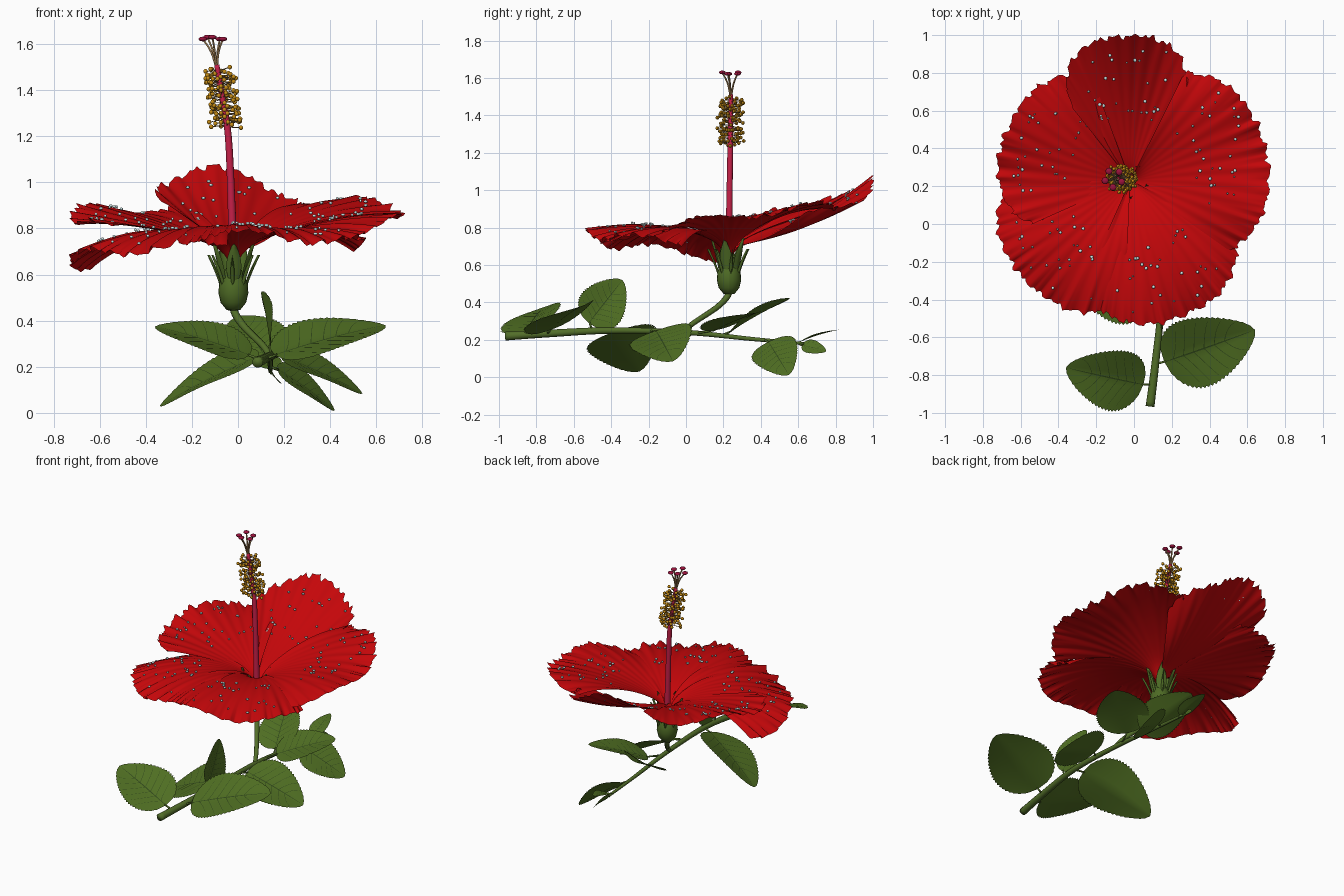
import bpy, math, random
from mathutils import Vector as V

if "Cube" in bpy.data.objects:
    bpy.data.objects.remove(bpy.data.objects["Cube"])

random.seed(4)
TAU = 2 * math.pi


def material(name, r, g, b):
    m = bpy.data.materials.new(name)
    m.diffuse_color = (r, g, b, 1)
    m.use_nodes = True
    m.node_tree.nodes["Principled BSDF"].inputs["Base Color"].default_value = m.diffuse_color
    return m


RED = material("petal red", 0.56, 0.002, 0.003)
LEAF = material("leaf green", 0.078, 0.155, 0.016)
VEIN = material("vein dark green", 0.03, 0.065, 0.01)
STEM = material("stem green", 0.085, 0.155, 0.022)
CALYX = material("calyx green", 0.075, 0.145, 0.018)
CRIMSON = material("column crimson", 0.56, 0.014, 0.065)
GOLD = material("anther gold", 0.58, 0.27, 0.008)
TAN = material("filament tan", 0.40, 0.24, 0.10)
STIGMA = material("stigma crimson", 0.32, 0.006, 0.045)
DEW = material("dew pale blue", 0.62, 0.8, 0.8)


class Part:
    """Collects surfaces and turns them into one named object."""

    def __init__(self, name, *mats):
        self.name, self.mats = name, mats
        self.v, self.f, self.m = [], [], []

    def grid(self, fn, nu, nv, mat=0):
        o = len(self.v)
        self.v += [fn(i / nu, j / nv) for i in range(nu + 1) for j in range(nv + 1)]
        w = nv + 1
        for i in range(nu):
            for j in range(nv):
                a = o + i * w + j
                self.f.append((a, a + w, a + w + 1, a + 1))
                self.m.append(mat)

    def tube(self, pts, r0, r1, mat=0, sides=8, steps=1):
        pts = [V(p) for p in pts]
        path = []
        for k in range(len(pts) - 1):      # Catmull-Rom smoothing
            a, b, c, d = pts[max(k - 1, 0)], pts[k], pts[k + 1], pts[min(k + 2, len(pts) - 1)]
            for q in range(steps):
                t = q / steps
                path.append(0.5 * (2 * b + (c - a) * t + (2 * a - 5 * b + 4 * c - d) * t * t
                                   + (3 * b - a - 3 * c + d) * t ** 3))
        path.append(pts[-1])
        n, o = len(path), len(self.v)
        ref = V((0.93, 0.1, 0.3))
        for i, p in enumerate(path):
            tan = (path[min(i + 1, n - 1)] - path[max(i - 1, 0)]).normalized()
            s = tan.cross(ref).normalized()
            u = s.cross(tan)
            r = r0 + (r1 - r0) * i / (n - 1)
            self.v += [p + (s * math.cos(TAU * k / sides) + u * math.sin(TAU * k / sides)) * r
                       for k in range(sides)]
        for i in range(n - 1):
            for k in range(sides):
                a, b = o + i * sides + k, o + i * sides + (k + 1) % sides
                self.f.append((a, b, b + sides, a + sides))
        self.f += [tuple(range(o + sides - 1, o - 1, -1)), tuple(range(o + (n - 1) * sides, o + n * sides))]
        self.m += [mat] * ((n - 1) * sides + 2)

    def ball(self, c, rx, rz, mat=0, nu=6, nv=8):
        c = V(c)
        self.grid(lambda u, v: c + V((rx * math.sin(math.pi * u) * math.cos(TAU * v),
                                      rx * math.sin(math.pi * u) * math.sin(TAU * v),
                                      -rz * math.cos(math.pi * u))), nu, nv, mat)

    def done(self):
        me = bpy.data.meshes.new(self.name)
        me.from_pydata([tuple(p) for p in self.v], [], self.f)
        for m in self.mats:
            me.materials.append(m)
        me.polygons.foreach_set("material_index", self.m)
        me.polygons.foreach_set("use_smooth", [True] * len(self.f))
        me.validate()
        bpy.context.collection.objects.link(bpy.data.objects.new(self.name, me))


# ---- petals: finely pleated fans with ragged rims, plus dew drops on top
CX, CY = -0.02, 0.23
dew = Part("dew_drops", DEW)
NS = 90
# name, angle, length, half spread, control z, tip z, twist, droop of the two edges, corner rounding
PETALS = [("back", 92, 0.77, 0.64, 0.72, 0.99, 0.12, 0.06, 0.27, 0.36),
          ("right", 14, 0.74, 0.86, 0.83, 0.83, 0.07, 0.03, 0.03, 0.14),
          ("front_right", -70, 0.77, 0.77, 0.82, 0.71, -0.02, 0.03, 0.03, 0.25),
          ("front_left", -136, 0.77, 0.76, 0.83, 0.65, 0.05, 0.02, 0.04, 0.2),
          ("left", 157, 0.71, 0.82, 0.78, 0.83, -0.04, 0.04, 0.05, 0.2)]
for name, ang, length, spread, zc, zt, twist, lo, hi, rnd in PETALS:
    ph = random.uniform(0, 6)
    rag = [0.014 * math.sin(j * 1.1 + ph) * math.sin(j * 0.37) + random.uniform(-0.012, 0.006) for j in range(NS + 1)]

    def petal(t, q):
        s = 2 * q - 1
        th = math.radians(ang) + s * spread
        r = 0.015 + (length - 0.015) * t * (1 - rnd * abs(s) ** 3.5) + rag[round(q * NS)] * t ** 6
        z = 0.65 * (1 - t) ** 2 + 2 * t * (1 - t) * zc + t * t * zt
        z += 0.055 * (1 - math.exp(-t / 0.05))           # throat
        z += twist * s * t - (hi if s > 0 else lo) * s * s * t * t
        z += 0.004 * t ** 1.5 * math.sin(36 * s + 2 * t + ph) + 0.024 * t ** 3 * math.sin(6 * s + ph)
        z += rag[round(q * NS)] * 0.8 * t ** 8
        return V((CX + r * math.cos(th), CY + r * math.sin(th), z))

    p = Part("petal_" + name, RED)
    p.grid(petal, 28, NS)
    p.done()
    for _ in range(30):
        c = petal(random.uniform(0.45, 0.93), random.uniform(0.18, 0.82))
        dew.ball(c + V((0, 0, 0.0075)), random.uniform(0.005, 0.01), 0.006, 0, 5, 7)
dew.done()

# ---- calyx: ovoid cup, five sepals and narrow bracts
cal = Part("calyx", CALYX)
PROFILE = [(0.0, 0.44), (0.03, 0.447), (0.055, 0.478), (0.065, 0.52), (0.062, 0.56), (0.048, 0.597), (0.025, 0.64)]
cal.grid(lambda u, v: V((CX + PROFILE[round(u * 6)][0] * math.cos(TAU * v),
                         CY + PROFILE[round(u * 6)][0] * math.sin(TAU * v), PROFILE[round(u * 6)][1])), 6, 20)


def sepal(a, z0, z1, r0, r1, width):
    def f(u, v):
        s = 2 * v - 1
        w = width * math.sin(math.pi * (0.2 + 0.8 * u)) * s
        r = r0 + (r1 - r0) * u ** 1.2 - 0.012 * s * s
        return V((CX + r * math.cos(a) - w * math.sin(a), CY + r * math.sin(a) + w * math.cos(a),
                  z0 + (z1 - z0) * u))
    cal.grid(f, 8, 4)


for k in range(5):
    sepal(math.radians(56 + 72 * k), 0.57, 0.745, 0.055, 0.1, 0.033)
for k in range(7):
    sepal(math.radians(10 + 360 / 7 * k), 0.55, 0.685, 0.062, 0.118, 0.009)
cal.done()

# ---- staminal column, anthers and stigmas
AXIS = [(-0.02, 0.23, 0.66), (-0.028, 0.232, 0.9), (-0.042, 0.236, 1.2), (-0.07, 0.238, 1.38), (-0.092, 0.24, 1.51)]
col = Part("stamen_column", CRIMSON)
col.tube(AXIS, 0.019, 0.011, sides=12, steps=5)
col.done()


def axis_at(z):
    for a, b in zip(AXIS, AXIS[1:]):
        if z <= b[2]:
            return V(a).lerp(V(b), (z - a[2]) / (b[2] - a[2]))
    return V(AXIS[-1])


ant = Part("anthers", GOLD, TAN)
for k in range(125):
    z = 1.24 + 0.245 * k / 124
    a, r = k * 2.39996, random.uniform(0.035, 0.076)
    c = axis_at(z)
    e = c + V((r * math.cos(a), r * math.sin(a), random.uniform(-0.012, 0.022)))
    ant.tube([c, e], 0.002, 0.002, 1, 4)
    ant.ball(e, 0.0102, 0.0102, 0, 5, 7)
ant.done()

sti = Part("stigmas", STIGMA, TAN)
top = V(AXIS[-1])
for k in range(5):
    a = math.radians(50 + 72 * k)
    e = top + V((0.046 * math.cos(a) - 0.016, 0.046 * math.sin(a), 0.112 + 0.008 * (k % 2)))
    sti.tube([top - V((0, 0, 0.02)), top.lerp(e, 0.5) - V((0.006 * math.cos(a), 0.006 * math.sin(a), 0)), e],
             0.005, 0.004, 1, 6, 4)
    sti.ball(e, 0.019, 0.010, 0, 6, 10)
sti.done()

# ---- main stem and flower stalk
st = Part("stem", STEM)
st.tube([(0.085, -0.965, 0.22), (0.115, -0.72, 0.235), (0.145, -0.4, 0.25), (0.14, 0.0, 0.24),
         (0.14, 0.35, 0.205), (0.14, 0.63, 0.18)], 0.024, 0.008, sides=12, steps=6)
st.done()
stalk = Part("flower_stalk", STEM)
stalk.tube([(0.14, -0.02, 0.24), (0.11, 0.04, 0.29), (0.03, 0.16, 0.37), (-0.012, 0.22, 0.43), (-0.02, 0.23, 0.47)],
           0.013, 0.018, sides=10, steps=5)
stalk.done()


# ---- leaves: serrated ovate blades with dark veins and a short petiole
def leaf(name, root, base, tip, width, hint=(0, -0.35, 1), pairs=6):
    base, d = V(base), V(tip) - V(base)
    side = d.cross(V(hint)).normalized()
    n = side.cross(d).normalized()
    rows = 44

    def surf(t, s, lift=0.0):
        w = width / 2 * math.sin(math.pi * t ** 0.74) ** 0.62 if 0 < t < 1 else 0
        tt = t - 0.05 * abs(s) * math.sin(math.pi * t)
        h = 0.045 * d.length * math.sin(math.pi * t) + 0.08 * width * (abs(s) - 0.5) * math.sin(math.pi * t)
        return base + d * tt + side * (w * s) + n * (h + lift)

    def blade(u, v):
        s = 2 * v - 1
        if abs(s) > 0.99:
            s *= 1.045 if round(u * rows) % 2 else 0.985
        return surf(u, s)

    p = Part(name, LEAF, VEIN, STEM)
    p.grid(blade, rows, 10)
    p.tube([root, base + d * 0.02], 0.007, 0.005, 2, 6)
    p.grid(lambda u, v: surf(0.02 + 0.93 * u, 0.02 * (v * 2 - 1), 0.002), 16, 2, 1)
    for k in range(pairs):
        t0 = 0.1 + 0.68 * k / pairs
        for sg in (-1, 1):
            p.grid(lambda u, v: surf(t0 + 0.2 * u + (v - 0.5) * 0.009 * (1 - 0.6 * u), sg * 0.86 * u, 0.002), 8, 1, 1)
    p.done()


leaf("leaf_front_left", (0.1, -0.85, 0.23), (0.05, -0.85, 0.25), (-0.36, -0.76, 0.375), 0.34)
leaf("leaf_front_right", (0.12, -0.74, 0.235), (0.16, -0.73, 0.25), (0.64, -0.56, 0.38), 0.39)
leaf("leaf_upright", (0.14, -0.5, 0.245), (0.14, -0.52, 0.29), (0.10, -0.34, 0.52), 0.25, (1, 0.1, 0.1))
leaf("leaf_low_left", (0.14, -0.4, 0.25), (0.09, -0.38, 0.245), (-0.34, -0.25, 0.03), 0.38)
leaf("leaf_low_right", (0.14, -0.2, 0.25), (0.18, -0.16, 0.25), (0.54, -0.07, 0.085), 0.34)
leaf("leaf_back_right", (0.14, 0.05, 0.235), (0.18, 0.15, 0.25), (0.47, 0.38, 0.345), 0.32, (0, -0.15, 1))
leaf("leaf_back_left", (0.14, 0.18, 0.22), (0.12, 0.23, 0.24), (0.0, 0.555, 0.42), 0.28, (-0.2, -0.4, 1))
leaf("leaf_end_right", (0.14, 0.42, 0.2), (0.17, 0.44, 0.19), (0.42, 0.55, 0.012), 0.25, (0, -0.5, 1))
leaf("leaf_tip", (0.14, 0.6, 0.182), (0.14, 0.61, 0.19), (0.12, 0.82, 0.255), 0.11, (0, -0.1, 1), 4)
leaf("leaf_tip_small", (0.14, 0.6, 0.182), (0.145, 0.62, 0.17), (0.17, 0.75, 0.14), 0.09, (0.6, -0.4, 0.6), 4)
